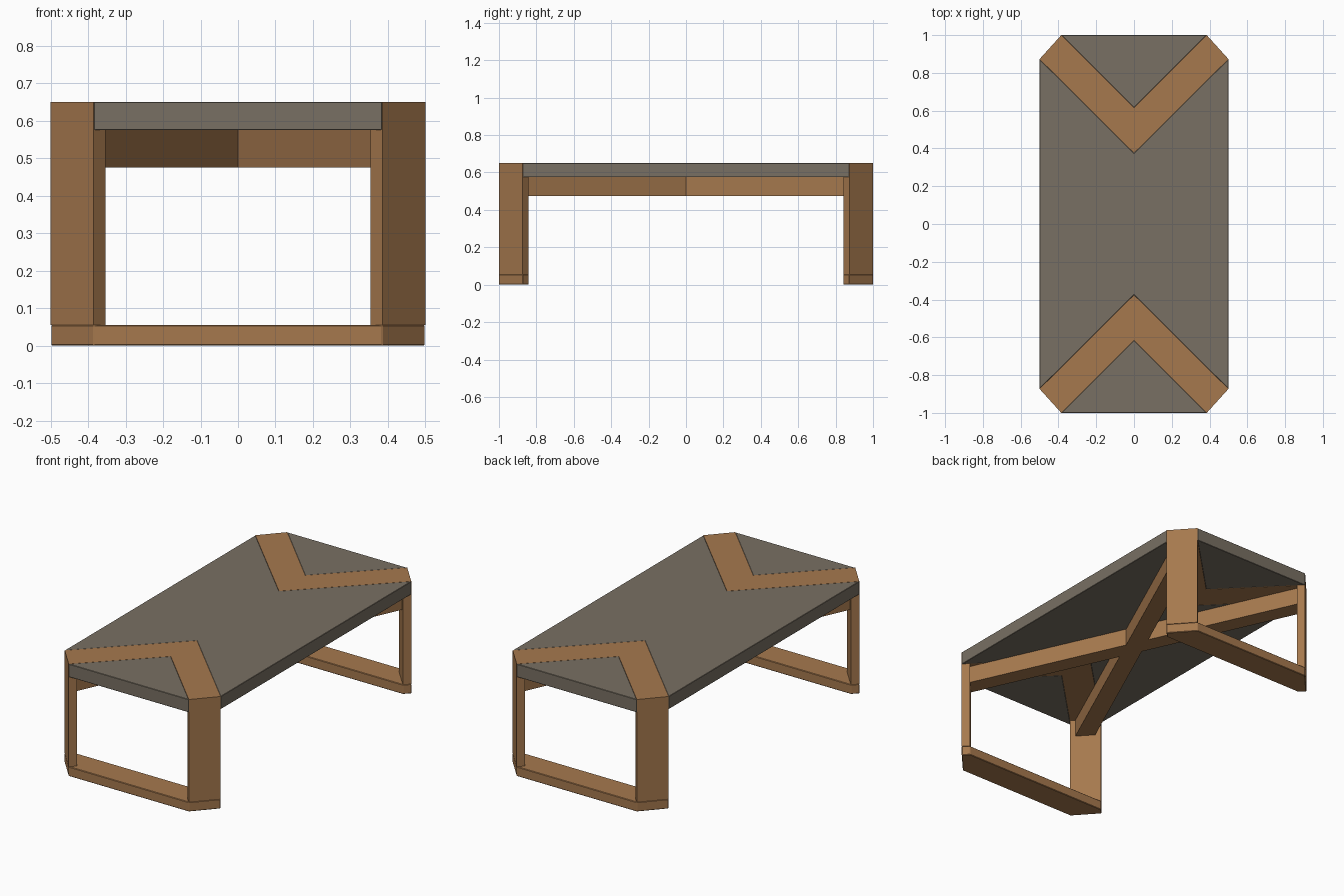
import bpy
import bmesh

cube = bpy.data.objects.get("Cube")
if cube:
    bpy.data.objects.remove(cube, do_unlink=True)


def material(name, rgb):
    mat = bpy.data.materials.new(name)
    mat.use_nodes = True
    mat.diffuse_color = (*rgb, 1)
    mat.node_tree.nodes["Principled BSDF"].inputs["Base Color"].default_value = (*rgb, 1)
    return mat


wood = material("warm wood", (0.38, 0.19, 0.076))
stone = material("grey stone", (0.19, 0.162, 0.125))


def prism(name, outline, z0, z1, mat, sx=1, sy=1, bevel=0.003):
    """Extrude a plan outline, mirrored by sx and sy, from z0 to z1."""
    bm = bmesh.new()
    face = bm.faces.new([bm.verts.new((x * sx, y * sy, z0)) for x, y in outline])
    grown = bmesh.ops.extrude_face_region(bm, geom=[face])["geom"]
    for v in grown:
        if isinstance(v, bmesh.types.BMVert):
            v.co.z = z1
    bmesh.ops.recalc_face_normals(bm, faces=bm.faces)
    mesh = bpy.data.meshes.new(name)
    bm.to_mesh(mesh)
    bm.free()
    mesh.materials.append(mat)
    obj = bpy.data.objects.new(name, mesh)
    bpy.context.collection.objects.link(obj)
    if bevel:
        mod = obj.modifiers.new("soft edges", "BEVEL")
        mod.width = bevel
        mod.segments = 1
    return obj


def mirrored(points):
    """Close a right-hand outline with its mirror image across x = 0."""
    return points + [(-x, y) for x, y in reversed(points) if x]


TOP, UNDER, BEAM, BASE = 0.65, 0.575, 0.475, 0.055
end_corner, side_corner = (0.385, 1.0), (0.5, 0.873)
end_inner, side_inner = (0.353, 0.968), (0.468, 0.841)
tip_out, tip_in = (0, 0.615), (0, 0.376)

# Main panel of the top, with a pointed notch at each end
half = [(-0.5, 0.873), tip_in, side_corner]
prism("main_panel", half + [(-x, -y) for x, y in half], UNDER, TOP, stone, bevel=0.002)

for sy, end in ((-1, "front"), (1, "back")):
    # Chevron band and end triangle
    prism(end + "_chevron", mirrored([tip_out, end_corner, side_corner]) [:3]
          + [tip_in, (-0.5, 0.873), (-0.385, 1.0)], UNDER, TOP, wood, sy=sy, bevel=0)
    prism(end + "_triangle", mirrored([tip_out, end_corner]), UNDER, TOP, stone,
          sy=sy, bevel=0.002)
    # Floor bar joining the two legs
    prism(end + "_floor_bar", mirrored([side_inner, side_corner, end_corner]),
          0, BASE, wood, sy=sy)
    # Diagonal corner legs
    for sx, side in ((-1, "right"), (1, "left")):
        prism(f"{end}_{side}_leg", [end_corner, side_corner, side_inner, end_inner],
              BASE, UNDER, wood, sx=sx, sy=sy, bevel=0)

# Crossed beams under the top, cut parallel to the legs
mx = (end_inner[0] + side_inner[0]) / 2
my = (end_inner[1] + side_inner[1]) / 2
cut = [(mx - 0.037, my + 0.041), (mx + 0.037, my - 0.041)]
for sx, name in ((1, "cross_beam_a"), (-1, "cross_beam_b")):
    prism(name, cut + [(-x, -y) for x, y in cut], BEAM, UNDER, wood, sx=sx, bevel=0)
